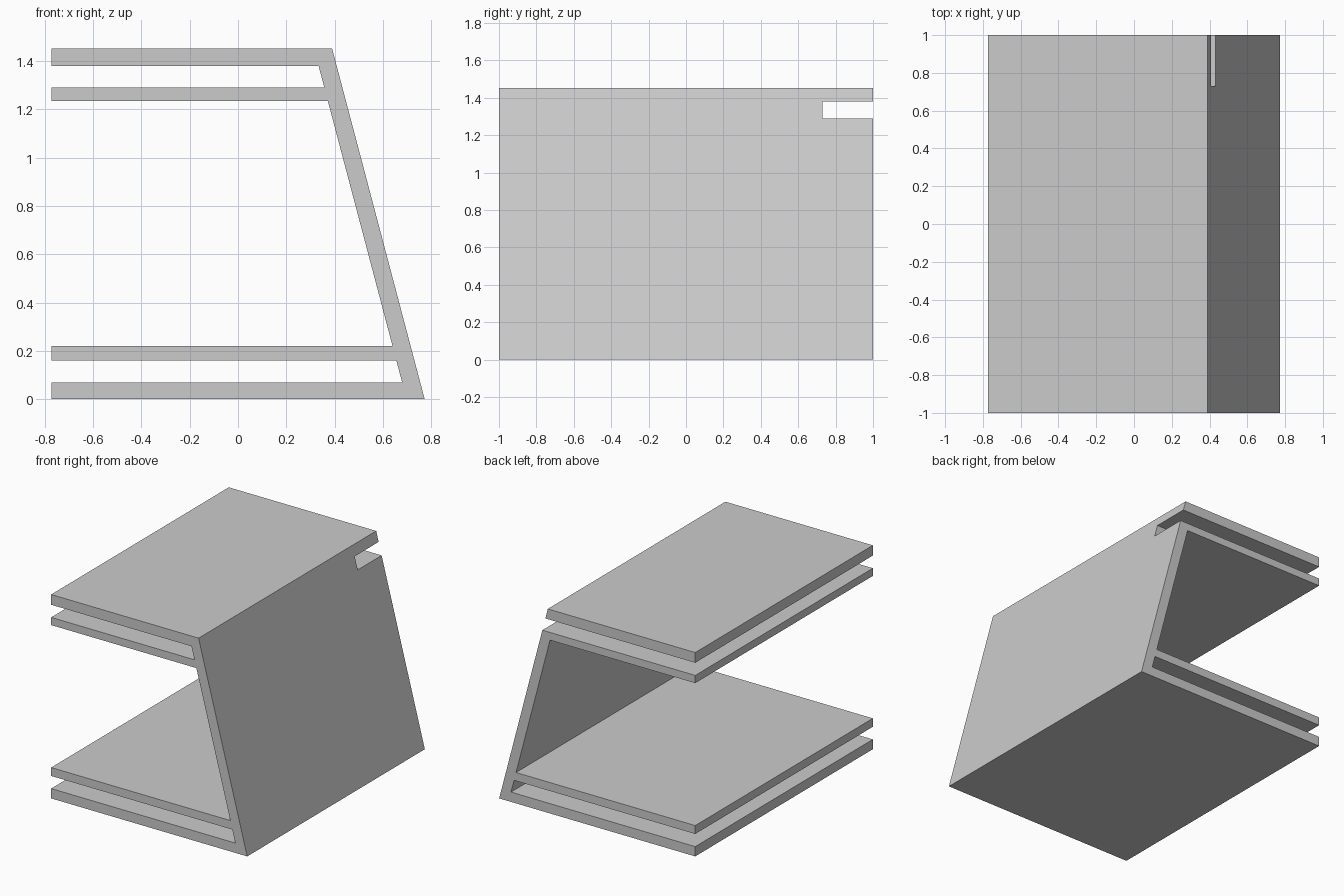
import bpy
import bmesh

cube = bpy.data.objects.get("Cube")
if cube:
    bpy.data.objects.remove(cube, do_unlink=True)

# Proportions
HALF = 0.773
LEAN = 0.264
WALL = 0.075
SHELVES = [(0.0, 0.07), (0.16, 0.22), (1.235, 1.29), (1.38, 1.453)]
FRONT, NOTCH, BACK = -1.0, 0.73, 1.0


def outer(z):
    return (HALF - LEAN * z, z)


def inner(z):
    return (HALF - WALL - LEAN * z, z)


# Comb-shaped profile: leaning wall on the left, four shelves reaching right
notch_low, notch_high = SHELVES[2][1], SHELVES[3][0]
profile = [outer(z) for z in (0.0, notch_low, notch_high, SHELVES[3][1])]
for low, high in reversed(SHELVES):
    if high != SHELVES[3][1]:
        profile.append(inner(high))
    profile += [(-HALF, high), (-HALF, low)]
    if low > 0:
        profile.append(inner(low))
count = len(profile)

bm = bmesh.new()
rings = [[bm.verts.new((x, y, z)) for x, z in profile]
         for y in (FRONT, NOTCH, BACK)]

# The wall is open between these profile points behind the notch line
o_low, o_high = 1, 2
i_high = profile.index(inner(notch_high))
i_low = profile.index(inner(notch_low))
open_segments = {o_low, i_high}

# Sides
for part in range(2):
    a, b = rings[part], rings[part + 1]
    for i in range(count):
        j = (i + 1) % count
        if part == 0 or i not in open_segments:
            bm.faces.new((a[i], a[j], b[j], b[i]))

# Front end, and the two separate back ends
bm.faces.new(rings[0])
back = rings[2]
bm.faces.new(back[o_high:i_high + 1])
bm.faces.new(back[:o_low + 1] + back[i_low:])

# Notch floor, roof and end
mid = rings[1]
bm.faces.new((mid[o_low], mid[i_low], back[i_low], back[o_low]))
bm.faces.new((mid[o_high], mid[i_high], back[i_high], back[o_high]))
bm.faces.new((mid[o_low], mid[o_high], mid[i_high], mid[i_low]))

# Merge flat neighbours into clean panels
bmesh.ops.recalc_face_normals(bm, faces=bm.faces)
bmesh.ops.dissolve_limit(bm, angle_limit=0.01, verts=bm.verts, edges=bm.edges)
bmesh.ops.recalc_face_normals(bm, faces=bm.faces)

mesh = bpy.data.meshes.new("shelf_bracket")
bm.to_mesh(mesh)
bm.free()
shelf = bpy.data.objects.new("shelf_bracket", mesh)
bpy.context.collection.objects.link(shelf)

# Plain grey
grey = bpy.data.materials.new("light_grey")
grey.use_nodes = True
colour = (0.6, 0.6, 0.6, 1.0)
grey.diffuse_color = colour
grey.node_tree.nodes["Principled BSDF"].inputs["Base Color"].default_value = colour
mesh.materials.append(grey)
